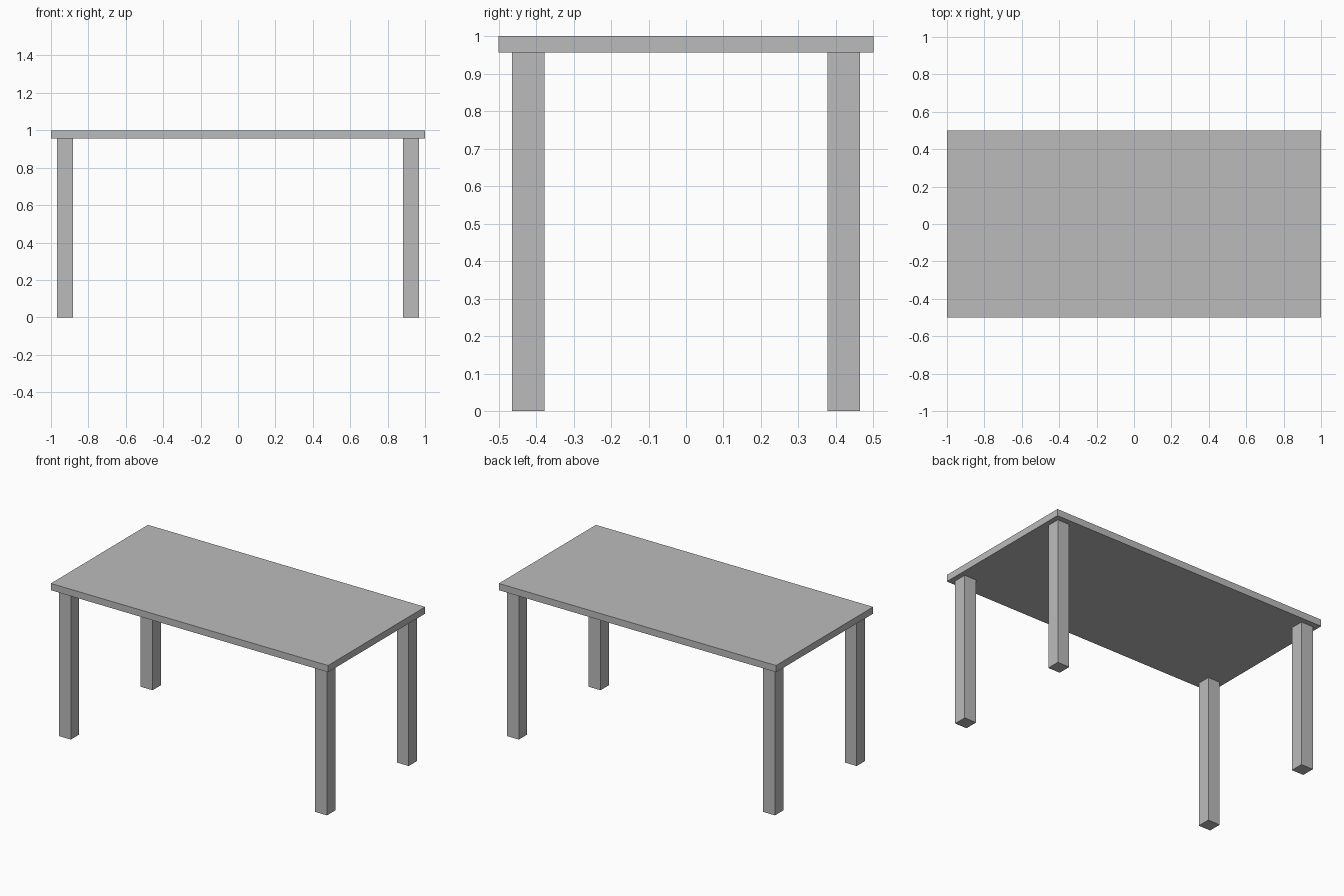
import bpy

cube = bpy.data.objects.get("Cube")
if cube:
    bpy.data.objects.remove(cube, do_unlink=True)

# Single grey finish
grey = bpy.data.materials.new("plain grey")
grey.use_nodes = True
colour = (0.5, 0.5, 0.5, 1)
grey.diffuse_color = colour
grey.node_tree.nodes["Principled BSDF"].inputs["Base Color"].default_value = colour


def box(name, centre, size):
    bpy.ops.mesh.primitive_cube_add(size=1, location=centre)
    obj = bpy.context.object
    obj.name = name
    obj.scale = size
    bpy.ops.object.transform_apply(location=False, rotation=False, scale=True)
    obj.data.materials.append(grey)
    return obj


height, thickness = 1.0, 0.044
leg_width, leg_x, leg_y = 0.086, 0.924, 0.421
leg_height = height - thickness

# Table top
box("table_top", (0, 0, height - thickness / 2), (2, 1, thickness))

# Four square legs
for side, sx in (("left", 1), ("right", -1)):
    for end, sy in (("front", -1), ("back", 1)):
        box(f"{end}_{side}_leg", (sx * leg_x, sy * leg_y, leg_height / 2),
            (leg_width, leg_width, leg_height))
